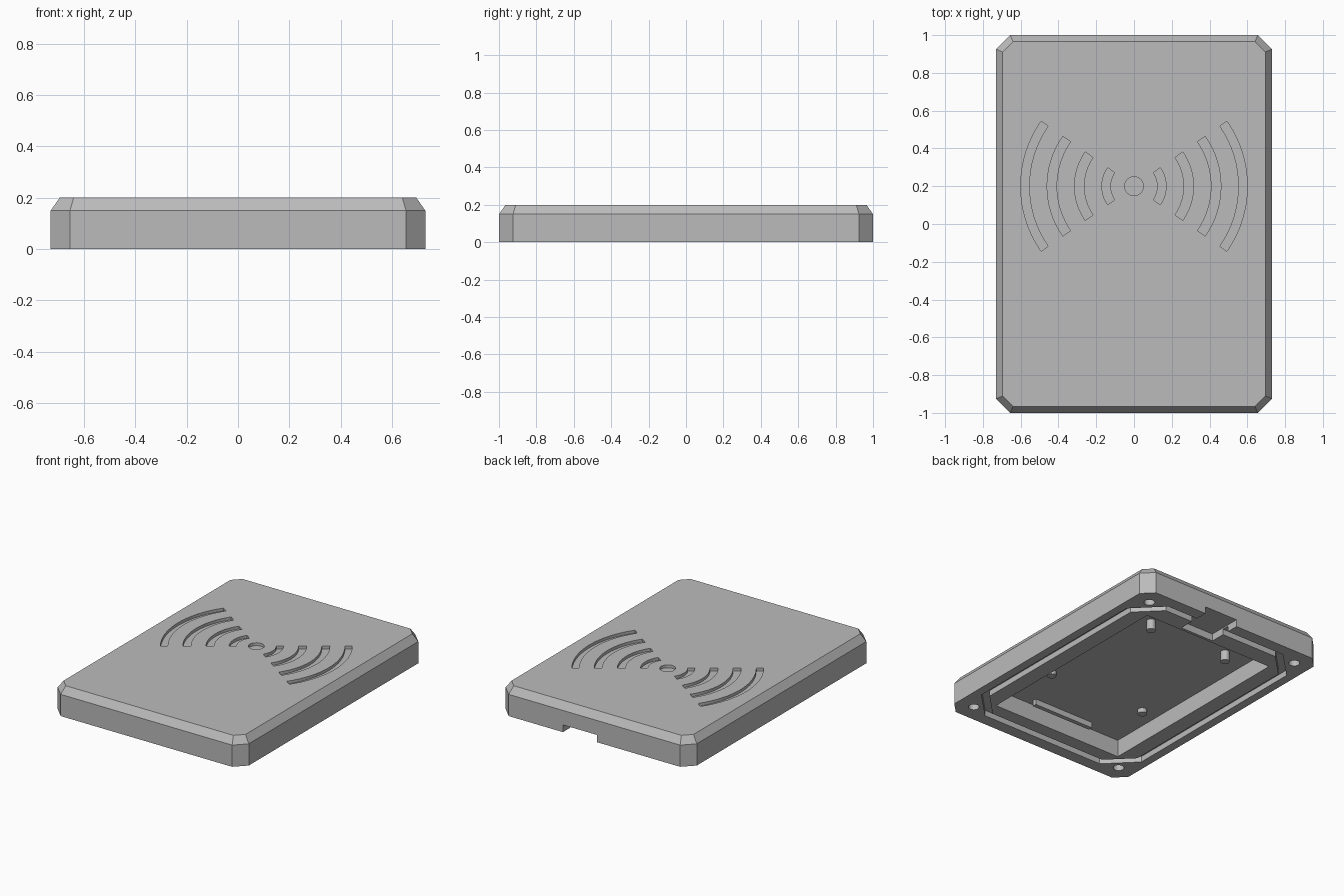
import bpy, bmesh, math

old = bpy.data.objects.get("Cube")
if old:
    bpy.data.objects.remove(old, do_unlink=True)

grey = bpy.data.materials.new("matte grey")
grey.use_nodes = True
grey.diffuse_color = (0.5, 0.5, 0.5, 1)
grey.node_tree.nodes["Principled BSDF"].inputs["Base Color"].default_value = (0.5, 0.5, 0.5, 1)

HX, HY, CUT = 0.73, 1.0, 0.075   # half sizes and corner cut of the case
CEILING = 0.12                   # height of the cavity ceiling


def octagon(hx, hy, c):
    """Rectangle with cut corners, counter-clockwise."""
    return [(hx, c - hy), (hx, hy - c), (hx - c, hy), (c - hx, hy),
            (-hx, hy - c), (-hx, c - hy), (c - hx, -hy), (hx - c, -hy)]


def inset(d, hx=HX, hy=HY, c=CUT):
    """Octagon moved inward by an even distance."""
    return octagon(hx - d, hy - d, c - d * (2 - math.sqrt(2)))


def disc(x, y, r, n=24):
    steps = [math.tau * i / n for i in range(n)]
    return [(x + r * math.cos(a), y + r * math.sin(a)) for a in steps]


def rect(x0, x1, y0, y1):
    return [(x0, y0), (x1, y0), (x1, y1), (x0, y1)]


def arc_band(r0, r1, mid, half, y, n=16):
    angles = [mid - half + 2 * half * i / n for i in range(n + 1)]
    outer = [(r1 * math.cos(a), y + r1 * math.sin(a)) for a in angles]
    inner = [(r0 * math.cos(a), y + r0 * math.sin(a)) for a in reversed(angles)]
    return outer + inner


def finish(name, bm):
    bmesh.ops.recalc_face_normals(bm, faces=bm.faces[:])
    mesh = bpy.data.meshes.new(name)
    bm.to_mesh(mesh)
    bm.free()
    mesh.materials.append(grey)
    obj = bpy.data.objects.new(name, mesh)
    bpy.context.collection.objects.link(obj)
    return obj


def add_loft(bm, layers):
    """Closed solid through outlines given as (points, z)."""
    rings = [[bm.verts.new((x, y, z)) for x, y in pts] for pts, z in layers]
    for low, high in zip(rings, rings[1:]):
        for i in range(len(low)):
            j = (i + 1) % len(low)
            bm.faces.new((low[i], low[j], high[j], high[i]))
    bm.faces.new(rings[0][::-1])
    bm.faces.new(rings[-1])


def prisms(name, outlines, z0, z1):
    bm = bmesh.new()
    for pts in outlines:
        add_loft(bm, [(pts, z0), (pts, z1)])
    return finish(name, bm)


def ring(name, outer, inner, z0, z1):
    bm = bmesh.new()
    loops = [[bm.verts.new((x, y, z)) for x, y in pts]
             for pts, z in ((outer, z0), (outer, z1), (inner, z1), (inner, z0))]
    for a, b in zip(loops, loops[1:] + loops[:1]):
        for i in range(len(a)):
            j = (i + 1) % len(a)
            bm.faces.new((a[i], a[j], b[j], b[i]))
    return finish(name, bm)


def carve(target, cutter):
    cutter.hide_render = True
    mod = target.modifiers.new("carve", "BOOLEAN")
    mod.operation = "DIFFERENCE"
    mod.solver = "EXACT"
    mod.object = cutter
    bpy.context.view_layer.objects.active = target
    bpy.ops.object.modifier_apply(modifier=mod.name)
    bpy.data.objects.remove(cutter, do_unlink=True)


# Case shell with cut corners and a sloped top edge
bm = bmesh.new()
add_loft(bm, [(inset(0), 0), (inset(0), 0.15), (inset(0.035), 0.2)])
case = finish("case", bm)

# Underside: cavity, gasket groove, cable notch, screw holes
carve(case, prisms("cavity_cutter", [rect(-0.51, 0.51, -0.77, 0.74)], -0.1, CEILING))
carve(case, ring("groove_cutter", octagon(0.67, 0.915, 0.19),
                 inset(0.05, 0.67, 0.915, 0.19), -0.1, 0.04))
carve(case, prisms("notch_cutter", [rect(-0.02, 0.24, 0.76, 1.1)], -0.1, 0.05))
corners = [(sx, sy) for sx in (-1, 1) for sy in (-1, 1)]
carve(case, prisms("screw_hole_cutter",
                   [disc(0.607 * sx, 0.877 * sy, 0.035) for sx, sy in corners], -0.1, 0.1))

# Top: engraved dot and wave arcs on both sides
waves = [disc(0, 0.2, 0.05)]
for r0, r1 in ((0.125, 0.17), (0.265, 0.315), (0.41, 0.46), (0.555, 0.6)):
    for mid in (0, math.pi):
        waves.append(arc_band(r0, r1, mid, math.radians(35), 0.2))
carve(case, prisms("wave_cutter", waves, 0.18, 0.3))

# Mounting posts and rib hanging from the cavity ceiling
prisms("rear_posts", [disc(0.31 * s, 0.54, 0.03) for s in (-1, 1)], 0.05, CEILING + 0.005)
prisms("front_posts", [disc(0.38 * s, -0.37, 0.03) for s in (-1, 1)], 0.09, CEILING + 0.005)
prisms("ceiling_rib", [rect(-0.235, 0.235, -0.73, -0.7)], 0.08, CEILING + 0.005)
